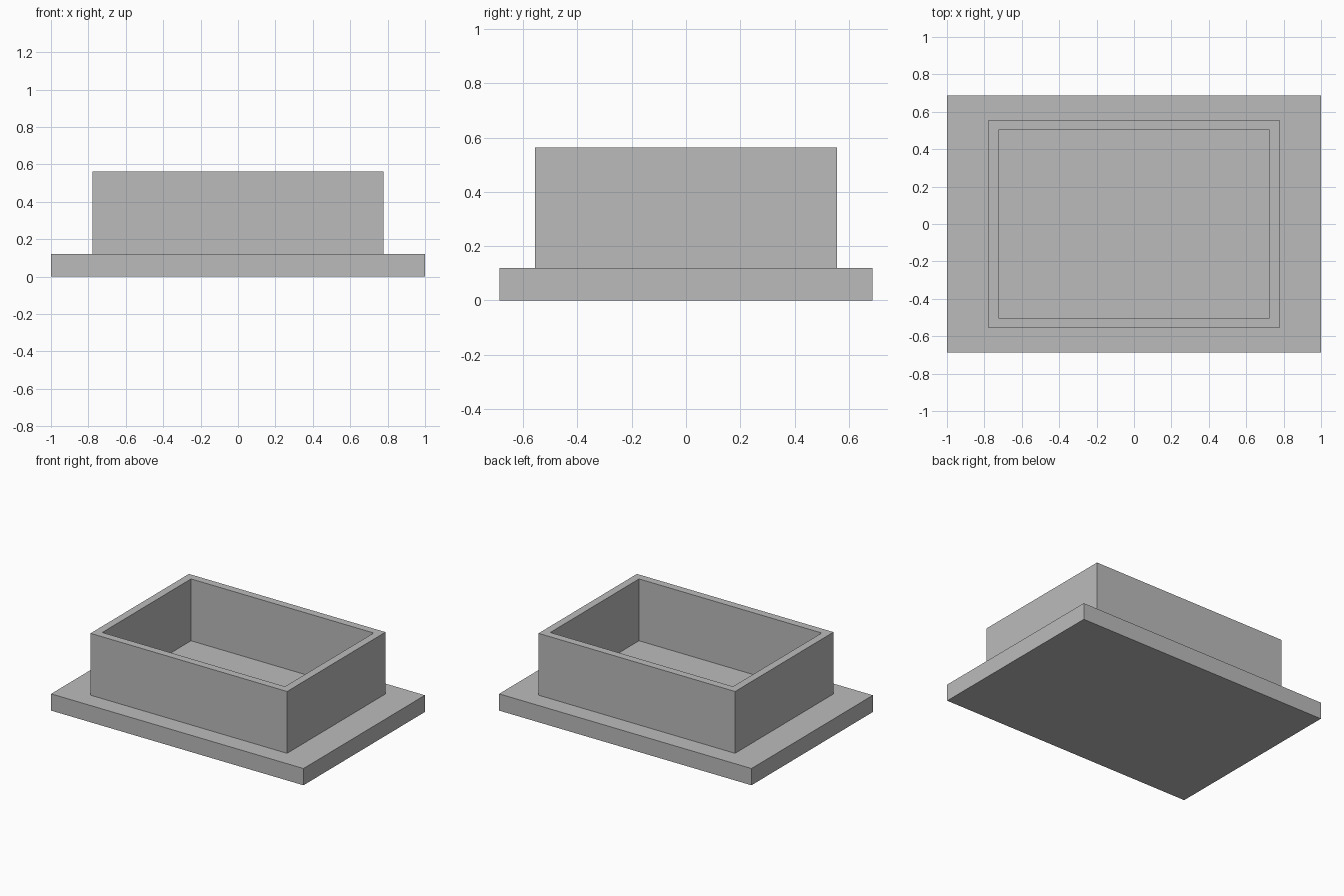
import bpy
import bmesh
from mathutils import Matrix

default = bpy.data.objects.get("Cube")
if default:
    bpy.data.objects.remove(default, do_unlink=True)

GREY = 0.5
grey = bpy.data.materials.new("plain grey")
grey.use_nodes = True
grey.diffuse_color = (GREY, GREY, GREY, 1)
grey.node_tree.nodes["Principled BSDF"].inputs["Base Color"].default_value = (GREY, GREY, GREY, 1)

BASE_HEIGHT = 0.12
TOP = 0.563
WALL = 0.055


def add_box(bm, width, depth, bottom, top):
    """Add a box centred on x and y between two heights."""
    placed = Matrix.Translation((0, 0, (bottom + top) / 2))
    scaled = Matrix.Diagonal((width, depth, top - bottom, 1))
    bmesh.ops.create_cube(bm, size=1, matrix=placed @ scaled)


def make_object(name, bm):
    mesh = bpy.data.meshes.new(name)
    bm.to_mesh(mesh)
    bm.free()
    mesh.materials.append(grey)
    obj = bpy.data.objects.new(name, mesh)
    bpy.context.collection.objects.link(obj)
    return obj


# Flat base plate, whose top is also the floor of the tray
bm = bmesh.new()
add_box(bm, 2, 1.374, 0, BASE_HEIGHT)
make_object("base_plate", bm)

# Open rectangular wall: inset the top and bottom, then bridge the two openings
bm = bmesh.new()
add_box(bm, 1.558, 1.114, BASE_HEIGHT, TOP)
bm.normal_update()
caps = [f for f in bm.faces if abs(f.normal.z) > 0.9]
bmesh.ops.inset_individual(bm, faces=caps, thickness=WALL, use_even_offset=True)
rims = [e for f in caps for e in f.edges]
bmesh.ops.delete(bm, geom=caps, context='FACES_ONLY')
bmesh.ops.bridge_loops(bm, edges=rims)
bmesh.ops.recalc_face_normals(bm, faces=bm.faces)
make_object("rim_wall", bm)
